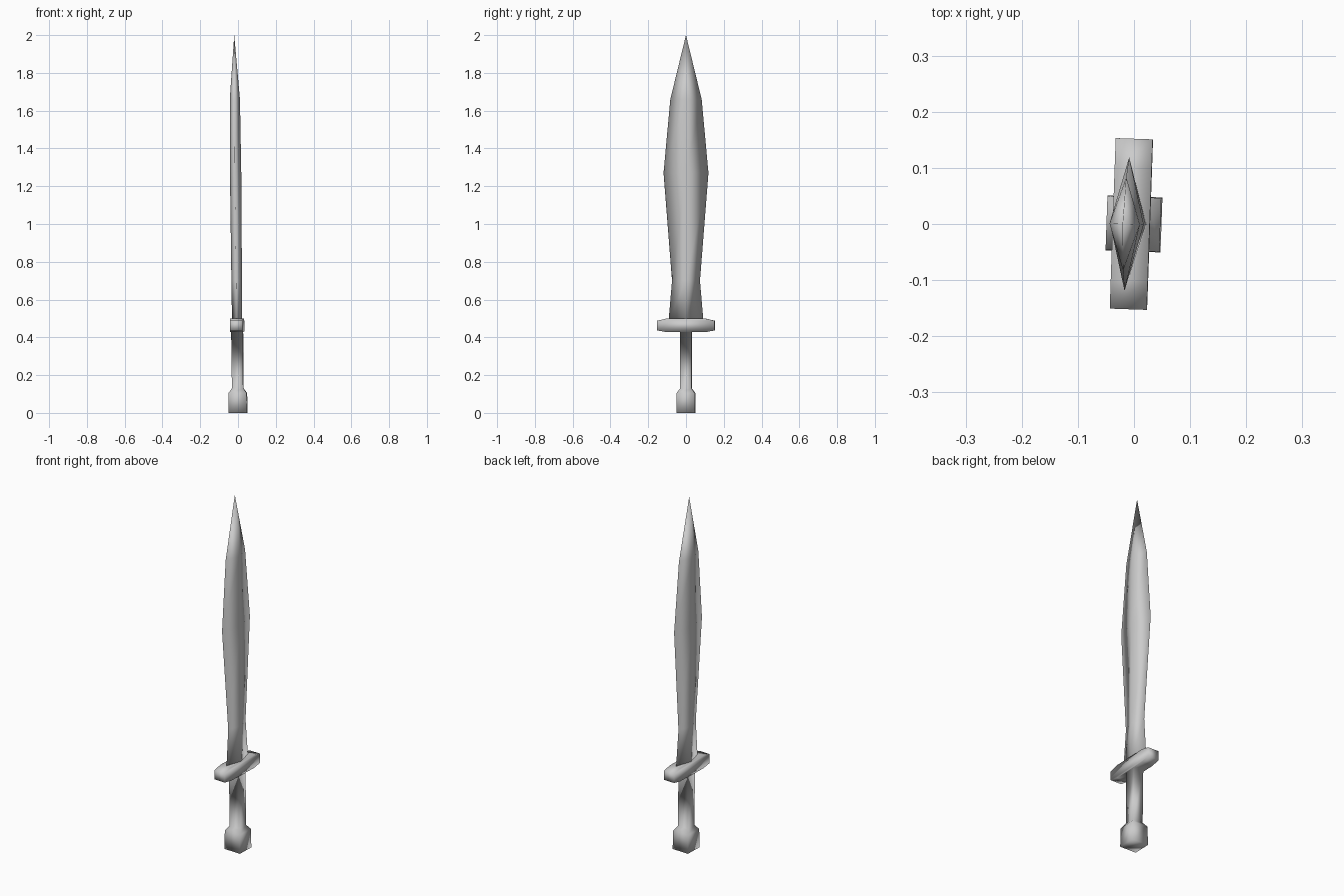
import bpy
import bmesh
import math
from mathutils import Matrix

cube = bpy.data.objects.get("Cube")
if cube:
    bpy.data.objects.remove(cube, do_unlink=True)

steel = bpy.data.materials.new("grey steel")
steel.use_nodes = True
GREY = (0.6, 0.6, 0.6, 1)
steel.diffuse_color = GREY
steel.node_tree.nodes["Principled BSDF"].inputs["Base Color"].default_value = GREY

SQUARE = ((1, 1), (-1, 1), (-1, -1), (1, -1))
DIAMOND = ((1, 0), (0, 1), (-1, 0), (0, -1))

# The whole sword is turned slightly and leans a little to one side
LEAN = Matrix.Identity(4)
LEAN[0][2] = -0.01
POSE = LEAN @ Matrix.Rotation(math.radians(-2), 4, "Z")


def loft(name, outline, sections, tip=None):
    """Skin an outline through (z, half x, half y) sections, optionally to a point."""
    bm = bmesh.new()
    rings = [[bm.verts.new((hx * u, hy * v, z)) for u, v in outline]
             for z, hx, hy in sections]
    n = len(outline)
    for low, high in zip(rings, rings[1:]):
        for i in range(n):
            j = (i + 1) % n
            bm.faces.new((low[i], low[j], high[j], high[i]))
    bm.faces.new(rings[0][::-1])
    if tip is None:
        bm.faces.new(rings[-1])
    else:
        point = bm.verts.new((0, 0, tip))
        for i in range(n):
            bm.faces.new((rings[-1][i], rings[-1][(i + 1) % n], point))
    bmesh.ops.recalc_face_normals(bm, faces=bm.faces)
    bm.transform(POSE)
    for face in bm.faces:
        face.smooth = True
    mesh = bpy.data.meshes.new(name)
    bm.to_mesh(mesh)
    bm.free()
    mesh.materials.append(steel)
    obj = bpy.data.objects.new(name, mesh)
    bpy.context.collection.objects.link(obj)
    return obj


# Pommel, grip and cross guard in one continuous skin
loft("hilt", SQUARE, [
    (0.0, 0.049, 0.049), (0.105, 0.048, 0.048), (0.13, 0.03, 0.03),
    (0.427, 0.031, 0.03), (0.427, 0.033, 0.1),
    (0.437, 0.033, 0.152), (0.488, 0.033, 0.152), (0.5, 0.033, 0.1),
])

# Leaf-shaped blade with a diamond cross-section
loft("blade", DIAMOND, [
    (0.49, 0.027, 0.092), (0.7, 0.028, 0.074),
    (1.27, 0.03, 0.119), (1.66, 0.027, 0.083),
], tip=2.0)
